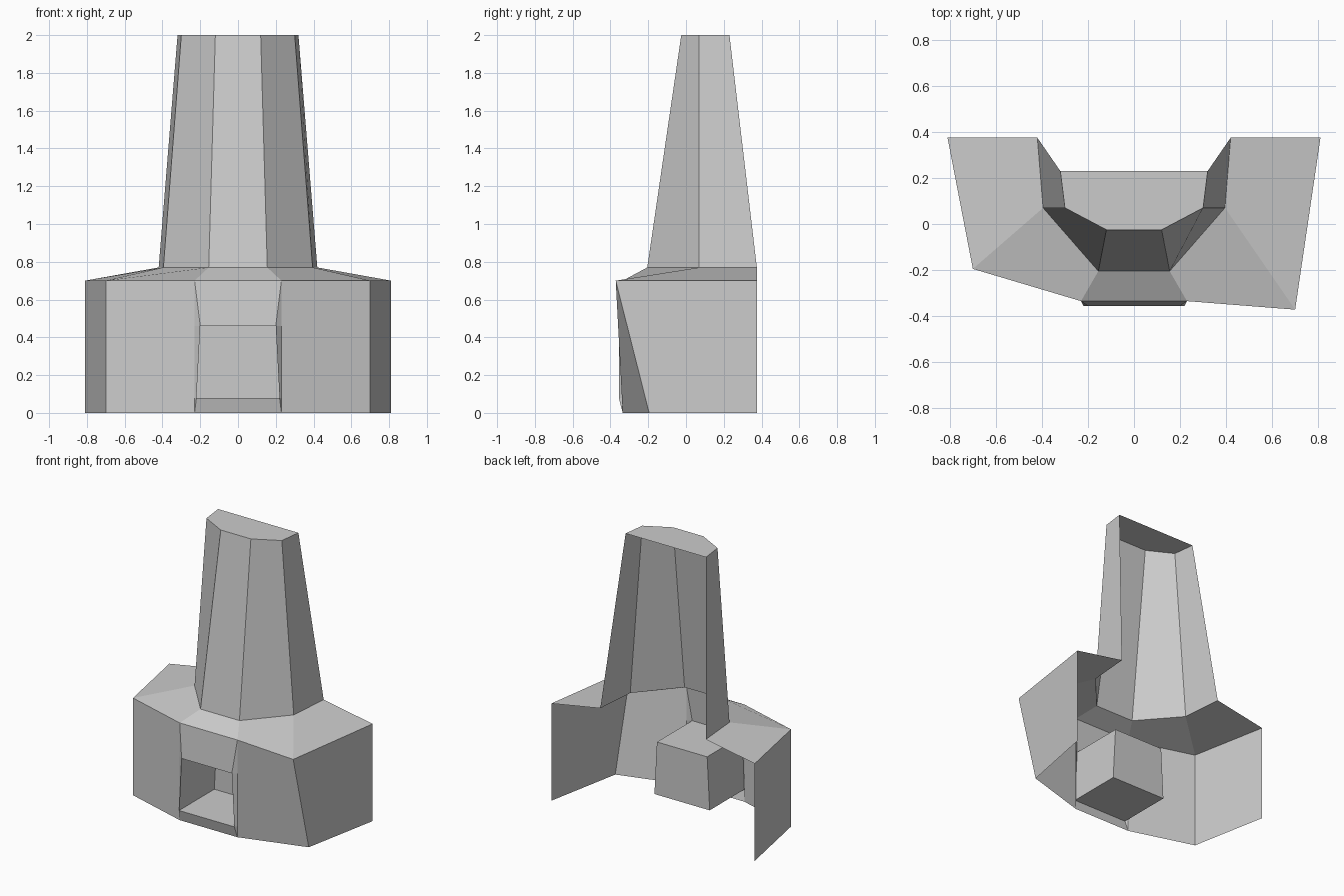
import bpy

if "Cube" in bpy.data.objects:
    bpy.data.objects.remove(bpy.data.objects["Cube"])

# Build a mesh object from rows of points, skinned between consecutive rows
def loft(name, rows, skip=(), cap=False):
    n = len(rows[0])
    verts = [p for row in rows for p in row]
    faces = [(r*n+i, r*n+i+1, (r+1)*n+i+1, (r+1)*n+i)
             for r in range(len(rows)-1) for i in range(n-1) if (r, i) not in skip]
    if cap:
        faces.append(tuple(range((len(rows)-1)*n, len(rows)*n)))
    mesh = bpy.data.meshes.new(name)
    mesh.from_pydata(verts, [], faces)
    mesh.update()
    ob = bpy.data.objects.new(name, mesh)
    bpy.context.collection.objects.link(ob)
    return ob

# Mirror a half profile (listed from the back to the front) across x = 0
def ring(half, z):
    return [(-x, y, z) for x, y in half] + [(x, y, z) for x, y in reversed(half)]

hood_bottom = ring([(.42, .375), (.395, .07), (.155, -.205)], .77)
hood_top = ring([(.32, .23), (.30, .07), (.12, -.025)], 2.0)
base_bottom = ring([(.81, .375), (.70, -.195), (.23, -.335)], 0)
base_top = ring([(.81, .375), (.70, -.195), (.23, -.335)], .70)
base_top[4] = (.70, -.372, .70)      # right front corner leans forward

# Tapered hood, open at the back, with a flat cap
loft("chimney_hood", [hood_bottom, hood_top], cap=True)

# Sloping mantel shelf around the hood
loft("mantel_shelf", [base_top, hood_bottom])

# Outer walls of the base, leaving out the front hearth panel
loft("base_walls", [base_bottom, base_top], skip={(0, 2)})

# Bulging hearth surround with an opening in the middle
surround = [(.23, -.335, 0), (.22, -.356, .08), (.20, -.356, .46), (.23, -.335, .70)]
rows = [[(-.23, -.335, z), (-x, y, z), (x, y, z), (.23, -.335, z)] for x, y, z in surround]
loft("hearth_surround", rows, skip={(1, 1)})

# Firebox recess: four walls and a back panel
opening = [(-.22, .08), (.22, .08), (.20, .46), (-.20, .46), (-.22, .08)]
firebox = loft("firebox", [[(x, y, z) for x, z in opening] for y in (-.356, .045)], cap=False)
back = [[(-x, .045, z), (x, .045, z)] for x, z in ((.22, .08), (.20, .46))]
loft("firebox_back", back)
